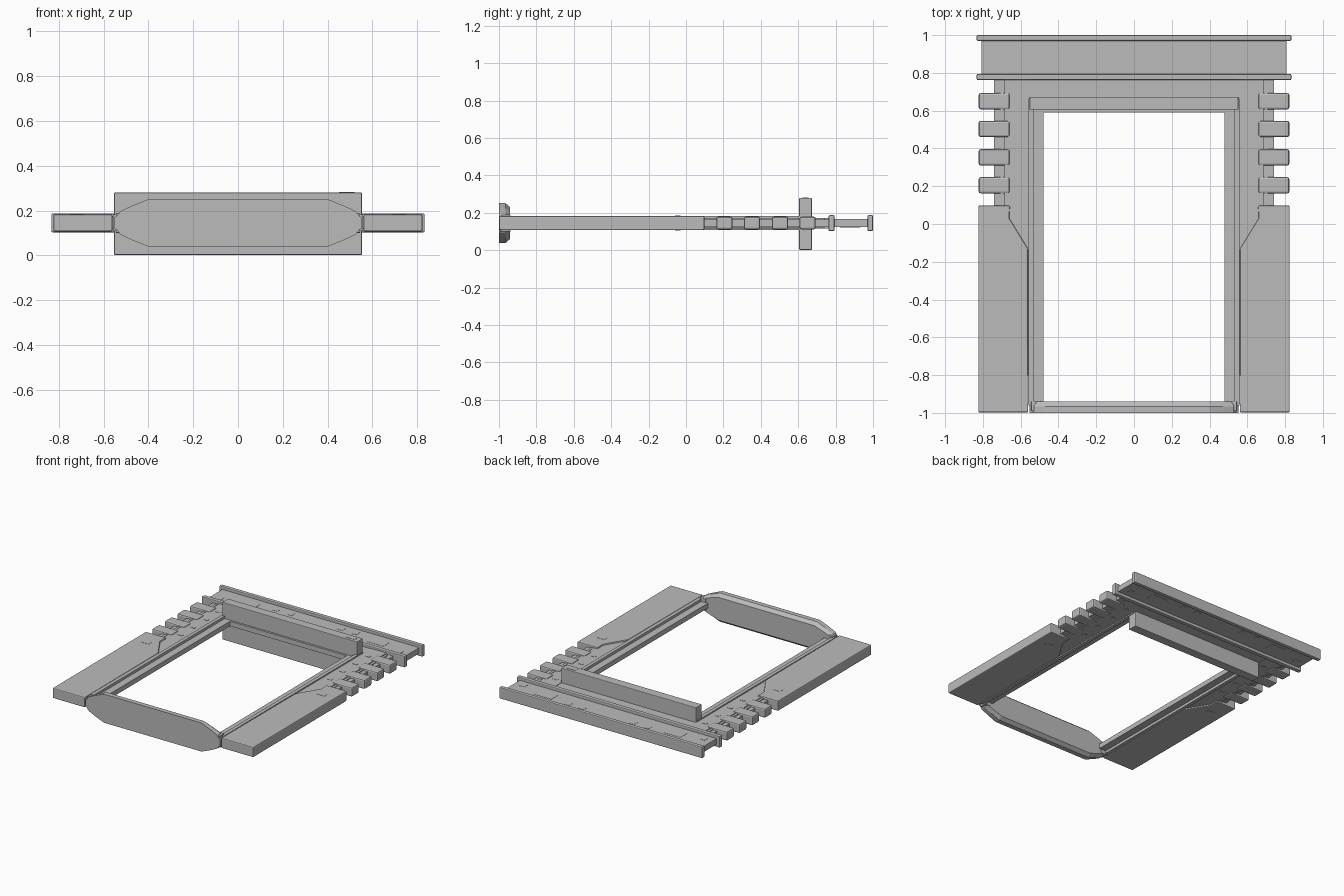
import bpy, bmesh

if "Cube" in bpy.data.objects:
    bpy.data.objects.remove(bpy.data.objects["Cube"])

ZM = 0.145  # mid plane of the flat frame

grey = bpy.data.materials.new("light grey")
grey.diffuse_color = (0.5, 0.5, 0.5, 1)
grey.use_nodes = True
grey.node_tree.nodes["Principled BSDF"].inputs["Base Color"].default_value = grey.diffuse_color


def finish(name, bm, bevel=0.0):
    bmesh.ops.recalc_face_normals(bm, faces=bm.faces)
    mesh = bpy.data.meshes.new(name)
    bm.to_mesh(mesh)
    bm.free()
    mesh.materials.append(grey)
    ob = bpy.data.objects.new(name, mesh)
    bpy.context.collection.objects.link(ob)
    if bevel:
        mod = ob.modifiers.new("Bevel", 'BEVEL')
        mod.width = bevel
        mod.segments = 2
        mod.limit_method = 'ANGLE'
    return ob


def loft(name, rings, bevel=0.0):
    """Closed solid through rings of equal point count."""
    bm = bmesh.new()
    rows = [[bm.verts.new(p) for p in ring] for ring in rings]
    n = len(rows[0])
    for a, b in zip(rows, rows[1:]):
        for i in range(n):
            j = (i + 1) % n
            bm.faces.new((a[i], a[j], b[j], b[i]))
    bm.faces.new(rows[0])
    bm.faces.new(rows[-1])
    return finish(name, bm, bevel)


def box(name, x0, x1, y0, y1, z0, z1, bevel=0.0):
    outline = [(x0, y0), (x1, y0), (x1, y1), (x0, y1)]
    return loft(name, [[(x, y, z) for x, y in outline] for z in (z0, z1)], bevel)


def plate(name, outline, half, bevel=0.0):
    """Outline in x, y, thickened evenly about the mid plane."""
    return loft(name, [[(x, y, ZM + s * half) for x, y in outline] for s in (-1, 1)], bevel)


def both_boxes(name, x0, x1, y0, y1, half, bevel=0.0):
    for s, side in ((1, "right"), (-1, "left")):
        a, b = sorted((s * x0, s * x1))
        box(f"{side}_{name}", a, b, y0, y1, ZM - half, ZM + half, bevel)


# Rear beam: web between two flanges
box("beam_web", -0.808, 0.808, 0.78, 0.98, ZM - 0.021, ZM + 0.021)
for name, y0, y1 in (("rear_flange", 0.97, 1.0), ("inner_flange", 0.762, 0.794)):
    box(name, -0.833, 0.833, y0, y1, ZM - 0.042, ZM + 0.042, 0.006)

# Thin access plates on both faces of the beam
for x, y, w, h in ((0.53, 0.885, 0.14, 0.075), (0.325, 0.913, 0.042, 0.042),
                   (0.207, 0.913, 0.042, 0.042), (0.738, 0.845, 0.04, 0.042)):
    both_boxes("beam_plate", x - w / 2, x + w / 2, y - h / 2, y + h / 2, 0.0225)

# Header joining the columns, with a stepped inner lip
box("header", -0.68, 0.68, 0.61, 0.77, ZM - 0.025, ZM + 0.025)
box("header_lip", -0.53, 0.53, 0.59, 0.62, ZM - 0.018, ZM + 0.018)

# Columns: inner lip, raised rail, flat body and thin outer spine
both_boxes("inner_lip", 0.478, 0.54, -0.96, 0.61, 0.018)
both_boxes("rail", 0.532, 0.558, -0.96, 0.665, 0.037)
both_boxes("column", 0.55, 0.685, -0.95, 0.77, 0.028)
both_boxes("spine", 0.68, 0.74, 0.05, 0.77, 0.02)
both_boxes("spine_ridge", 0.69, 0.708, 0.05, 0.74, 0.026)

# Teeth along the outer edges
for y in (0.65, 0.503, 0.353, 0.205):
    both_boxes("tooth", 0.658, 0.822, y - 0.043, y + 0.043, 0.034, 0.01)
    both_boxes("column_plate", 0.595, 0.63, y - 0.012, y + 0.012, 0.030)

# Side panels with an angled inner corner
for s, side in ((1, "right"), (-1, "left")):
    outline = [(0.56, -0.998), (0.824, -0.998), (0.824, 0.098),
               (0.657, 0.098), (0.66, 0.03), (0.562, -0.13)]
    plate(f"{side}_panel", [(s * x, y) for x, y in outline], 0.038, 0.007)
    box(f"{side}_panel_plate", *sorted((s * 0.69, s * 0.75)), -0.06, -0.03,
        ZM - 0.0395, ZM + 0.0395)

# Tall cross bar with a small latch on top
box("cross_bar", -0.553, 0.553, 0.605, 0.673, 0.002, 0.28, 0.004)
box("latch", 0.45, 0.52, 0.624, 0.656, 0.278, 0.282)

# Front bumper: faceted outline that tapers towards the opening
quarter = [(0.40, 0.106), (0.47, 0.078), (0.525, 0.052), (0.54, 0.032), (0.553, 0.024)]
profile = (quarter + [(x, -z) for x, z in reversed(quarter)]
           + [(-x, -z) for x, z in quarter] + [(-x, z) for x, z in reversed(quarter)])


def ring(y, sx, sz):
    return [(x * sx, y, ZM + z * sz) for x, z in profile]


loft("front_bumper", [ring(-1.0, 1, 1), ring(-0.965, 1, 1), ring(-0.94, 0.985, 0.80)])

# End blocks behind the bumper corners
both_boxes("end_block", 0.495, 0.545, -0.99, -0.937, 0.045, 0.004)
